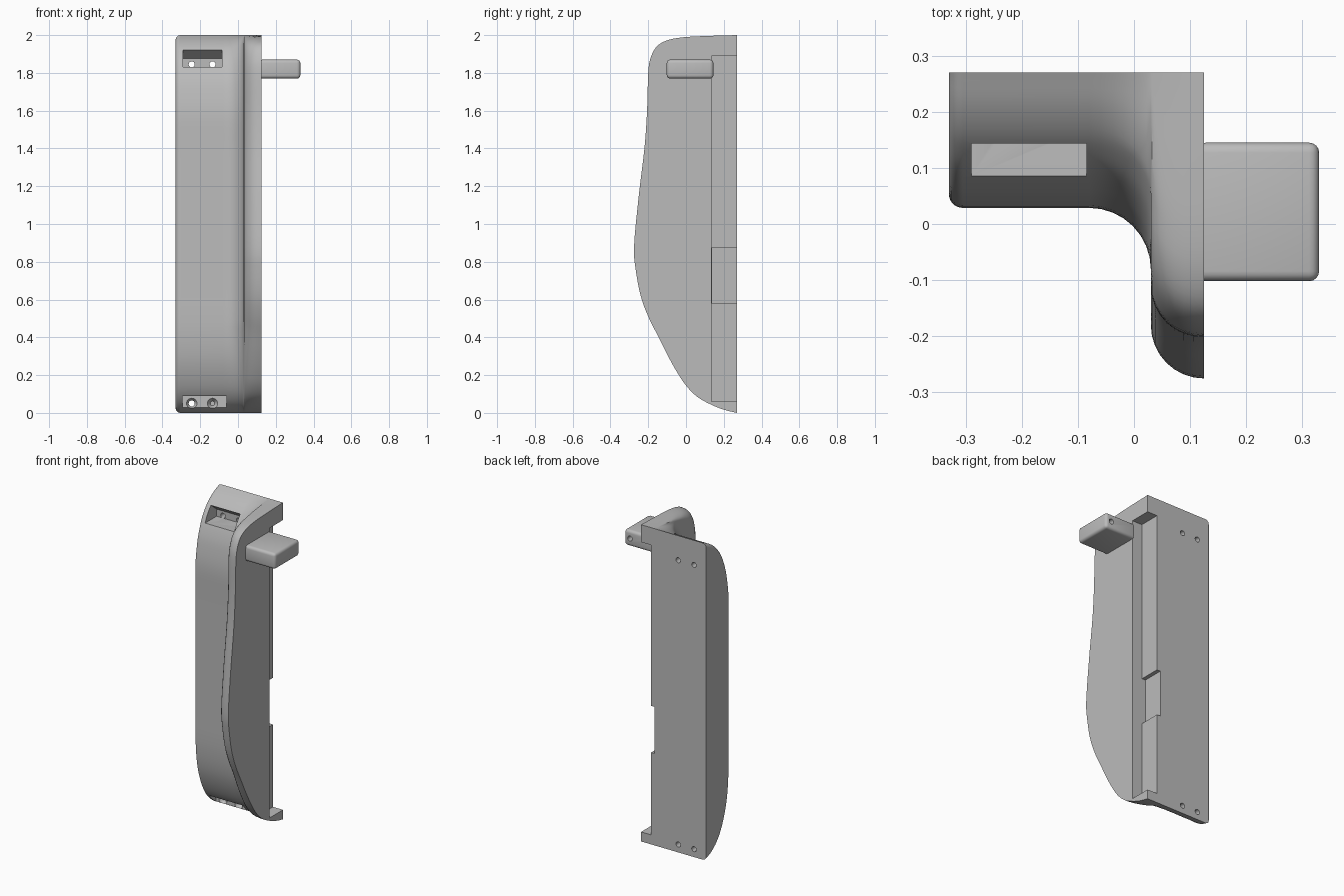
import bpy, bmesh, math
from mathutils import Vector

if "Cube" in bpy.data.objects:
    bpy.data.objects.remove(bpy.data.objects["Cube"])

grey = bpy.data.materials.new("plain_grey")
grey.use_nodes = True
GREY = (0.5, 0.5, 0.5, 1)
grey.diffuse_color = GREY
grey.node_tree.nodes["Principled BSDF"].inputs["Base Color"].default_value = GREY


def finish(name, bm):
    bmesh.ops.recalc_face_normals(bm, faces=bm.faces)
    mesh = bpy.data.meshes.new(name)
    bm.to_mesh(mesh)
    bm.free()
    mesh.materials.append(grey)
    ob = bpy.data.objects.new(name, mesh)
    bpy.context.collection.objects.link(ob)
    return ob


def prism(name, outline, x0, x1, bevel=0.0):
    """Extrude a y-z outline along x."""
    bm = bmesh.new()
    a, b = [[bm.verts.new((x, y, z)) for y, z in outline] for x in (x0, x1)]
    bm.faces.new(a)
    bm.faces.new(b)
    for i in range(len(a)):
        j = (i + 1) % len(a)
        bm.faces.new((a[i], a[j], b[j], b[i]))
    if bevel:
        bmesh.ops.bevel(bm, geom=bm.edges[:], offset=bevel, segments=4,
                        profile=0.5, affect='EDGES')
    return finish(name, bm)


def box(name, x, y, z, bevel=0.0):
    outline = [(y[0], z[0]), (y[1], z[0]), (y[1], z[1]), (y[0], z[1])]
    return prism(name, outline, x[0], x[1], bevel)


def bore(name, x, z, y0, y1, r0, r1):
    """Round hole cutter along y, radius r0 at y0 and r1 at y1."""
    bm = bmesh.new()
    n = 24
    rings = []
    for y, r in ((y0, r0), (y1, r1)):
        angles = [math.tau * k / n for k in range(n)]
        rings.append([bm.verts.new((x + r * math.cos(a), y, z + r * math.sin(a)))
                      for a in angles])
        bm.faces.new(rings[-1])
    for k in range(n):
        m = (k + 1) % n
        bm.faces.new((rings[0][k], rings[0][m], rings[1][m], rings[1][k]))
    return finish(name, bm)


def cut(ob, cutters):
    for c in cutters:
        mod = ob.modifiers.new(c.name, 'BOOLEAN')
        mod.operation, mod.solver, mod.object = 'DIFFERENCE', 'EXACT', c
        bpy.context.view_layer.objects.active = ob
        bpy.ops.object.modifier_apply(modifier=mod.name)
        bpy.data.objects.remove(c)


def smooth(ob):
    bpy.ops.object.select_all(action='DESELECT')
    ob.select_set(True)
    bpy.context.view_layer.objects.active = ob
    bpy.ops.object.shade_smooth_by_angle(angle=math.radians(30))


def spline(pts, steps=4):
    """Catmull-Rom curve through the points."""
    p = [Vector(q) for q in pts]
    p = [2 * p[0] - p[1]] + p + [2 * p[-1] - p[-2]]
    out = []
    for i in range(1, len(p) - 2):
        for k in range(steps):
            t = k / steps
            a, b, c, d = p[i - 1:i + 3]
            out.append((2 * b + (c - a) * t + (2 * a - 5 * b + 4 * c - d) * t * t
                        + (3 * b - a - 3 * c + d) * t ** 3) / 2)
    return out + [p[-2]]


# Matching y-z profiles of the fin edge and the body front, top to bottom
FIN = [(.27, 2), (.1, 1.995), (-.02, 1.988), (-.1, 1.972), (-.155, 1.94),
       (-.187, 1.88), (-.2, 1.8), (-.206, 1.6), (-.22, 1.4), (-.25, 1.15),
       (-.275, .88), (-.265, .75), (-.24, .62), (-.2, .51), (-.15, .41), (-.1, .31),
       (-.05, .22), (0, .145), (.06, .085), (.13, .045), (.2, .017), (.27, 0)]
BODY = [(.27, 2), (.215, 1.975), (.17, 1.945), (.135, 1.91), (.1, 1.86),
        (.07, 1.79), (.048, 1.71), (.03, 1.58), (.03, 1.4), (.03, 1.15),
        (.03, .88), (.03, .75), (.03, .62), (.03, .52), (.033, .43), (.042, .34),
        (.058, .26), (.085, .18), (.12, .11), (.165, .055), (.22, .017), (.27, 0)]
LEFT, RIGHT, WALL = -0.33, 0.125, 0.03
COVE, ROUND, CORNER = 0.11, 0.095, 0.025
SEG = 8


def section(body, fin, inward):
    """One cross-section: rounded corner, flat front, cove, wall, rounded fin."""
    reach = (fin - body).length
    way = (fin - body) / reach if reach > 1e-6 else Vector((0, 0))
    squeeze = min(1, reach / (COVE + ROUND))
    arc = [math.pi / 2 * k / SEG for k in range(SEG + 1)]
    pts = []
    for a in arc:
        pts.append((LEFT + CORNER * (1 - math.cos(a)),
                    body + inward * CORNER * (1 - math.sin(a))))
    for a in arc:
        pts.append((WALL - COVE + COVE * math.sin(a),
                    body + way * squeeze * COVE * (1 - math.cos(a))))
    for a in arc:
        pts.append((WALL + (RIGHT - WALL) * (1 - math.cos(a)),
                    body + way * (reach - squeeze * ROUND * (1 - math.sin(a)))))
    return [(x, min(p.x, 0.27), p.y) for x, p in pts]


# Main housing: skin between the profiles, closed by flat sides and back
fin, body = spline(FIN), spline(BODY)
bm = bmesh.new()
rows = []
last = len(body) - 1
for i in range(last + 1):
    t = (body[min(i + 1, last)] - body[max(i - 1, 0)]).normalized()
    inward = Vector((-t.y, t.x))
    if i in (0, last):
        inward = Vector((0, -1 if i == 0 else 1))
    rows.append([bm.verts.new(p) for p in section(body[i], fin[i], inward)])
for r, s in zip(rows, rows[1:]):
    for k in range(len(r) - 1):
        bm.faces.new((r[k], r[k + 1], s[k + 1], s[k]))
bm.faces.new([r[0] for r in rows])
bm.faces.new([r[-1] for r in rows])
bm.faces.new(rows[0] + rows[-1][::-1])
bmesh.ops.remove_doubles(bm, verts=bm.verts, dist=1e-5)
housing = finish("housing", bm)

# Rear rebate with notch, screw pockets and screw holes
cutters = [
    box("rebate", (.055, .3), (.135, .4), (.06, 1.89)),
    prism("notch", [(.137, .58), (.4, .58), (.4, .875), (.137, .875)], .03, .1),
    prism("upper_pocket", [(-.1, 1.83), (.2, 1.83), (.2, 1.875), (.145, 1.92),
                           (-.1, 1.92)], -.29, -.085),
    box("lower_pocket", (-.295, -.06), (-.1, .2), (.012, .09)),
]
for x in (-.245, -.135):
    for z in (1.845, .05):
        cutters.append(bore("screw_hole", x, z, .15, .4, .016, .016))
    cutters.append(bore("countersink", x, .05, .19, .225, .034, .012))
cut(housing, cutters)
smooth(housing)

# Side tab with a blind hole in its back face
tab = box("side_tab", (.11, .33), (-.102, .145), (1.77, 1.87), bevel=.018)
cut(tab, [box("tab_trim", (0, .122), (-.3, .3), (1.7, 1.95)),
          bore("tab_hole", .29, 1.82, .09, .2, .016, .016)])
smooth(tab)
